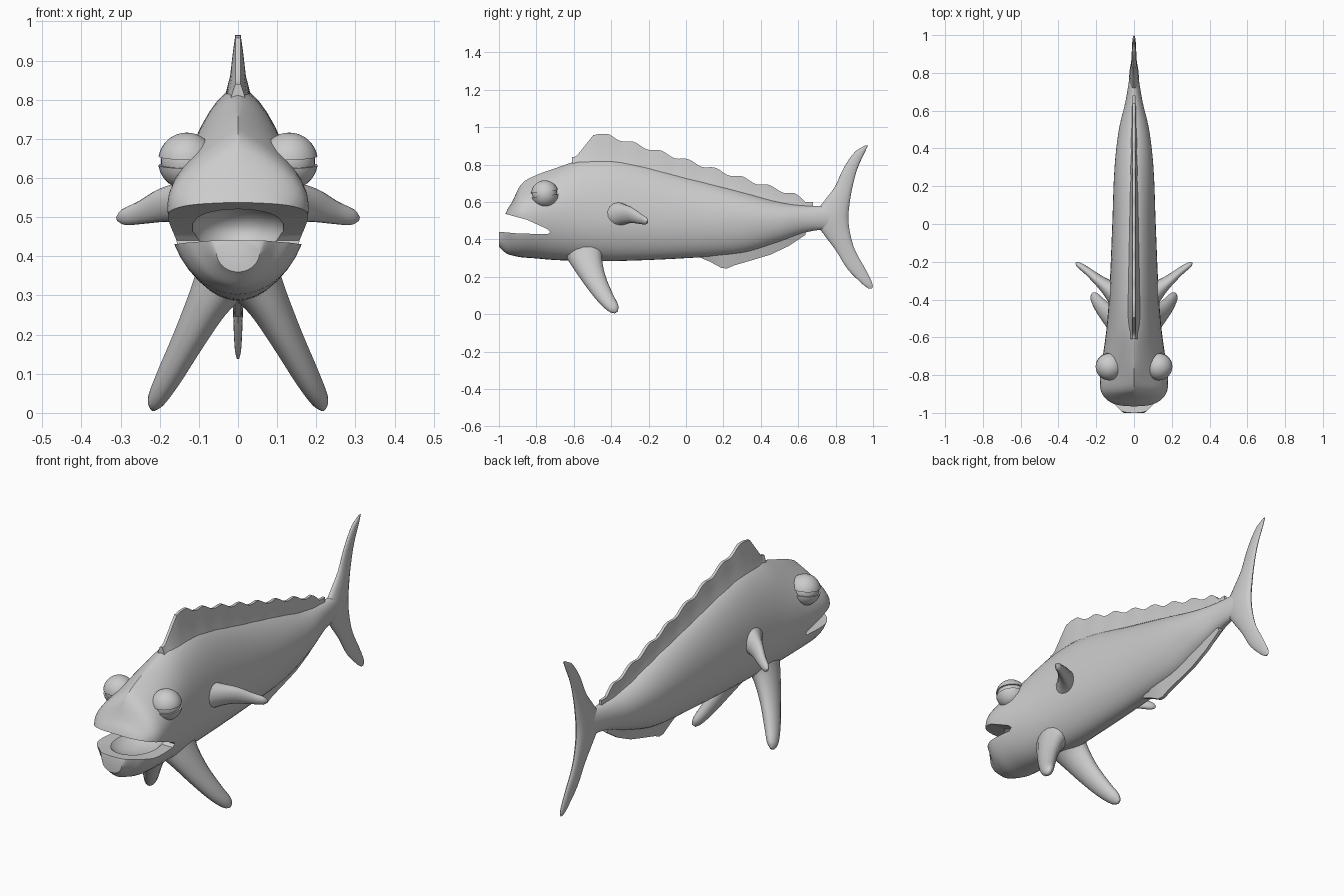
import bpy, bmesh, math
from mathutils import Vector

if "Cube" in bpy.data.objects:
    bpy.data.objects.remove(bpy.data.objects["Cube"])

grey = bpy.data.materials.new("fish grey")
grey.diffuse_color = (0.6, 0.6, 0.6, 1)
grey.use_nodes = True
grey.node_tree.nodes["Principled BSDF"].inputs["Base Color"].default_value = grey.diffuse_color


def finish(name, bm, angle=40):
    bmesh.ops.recalc_face_normals(bm, faces=bm.faces)
    me = bpy.data.meshes.new(name)
    bm.to_mesh(me)
    bm.free()
    ob = bpy.data.objects.new(name, me)
    bpy.context.collection.objects.link(ob)
    me.materials.append(grey)
    smooth(ob, angle)
    return ob


def smooth(ob, angle):
    bpy.ops.object.select_all(action='DESELECT')
    ob.select_set(True)
    bpy.context.view_layer.objects.active = ob
    bpy.ops.object.shade_smooth_by_angle(angle=math.radians(angle))


def loft(name, rings, angle=40):
    """Closed skin through equal-length rings of points."""
    bm = bmesh.new()
    vs = [[bm.verts.new(p) for p in r] for r in rings]
    n = len(vs[0])
    for a, b in zip(vs, vs[1:]):
        for i in range(n):
            j = (i + 1) % n
            bm.faces.new((a[i], a[j], b[j], b[i]))
    bm.faces.new(vs[0])
    bm.faces.new(vs[-1])
    return finish(name, bm, angle)


def smooth_rows(rows, steps):
    """Cubic interpolation of rows, keyed by their first column."""
    def slope(i, k):
        a, b = rows[max(i - 1, 0)], rows[min(i + 1, len(rows) - 1)]
        return (b[k] - a[k]) / (b[0] - a[0])
    out = []
    for i in range(len(rows) - 1):
        p, q = rows[i], rows[i + 1]
        h = q[0] - p[0]
        for s in range(steps):
            t = s / steps
            row = [p[0] + h * t]
            for k in range(1, len(p)):
                row.append((2*t**3 - 3*t*t + 1) * p[k] + (t**3 - 2*t*t + t) * h * slope(i, k)
                           + (3*t*t - 2*t**3) * q[k] + (t**3 - t*t) * h * slope(i + 1, k))
            out.append(row)
    return out + [list(rows[-1])]


# Body: y, bottom, top, height of widest point, half width, pinch of the back
BODY = [
    (-1.0, .36, .44, .41, .055, 1.0), (-.96, .325, .55, .50, .105, 1.0),
    (-.93, .315, .60, .52, .145, 1.2), (-.885, .305, .69, .53, .175, 1.9),
    (-.82, .30, .735, .53, .18, 2.0), (-.70, .29, .78, .52, .165, 1.5),
    (-.55, .285, .825, .51, .145, 1.25), (-.35, .285, .825, .51, .13, 1.2),
    (0, .30, .735, .50, .115, 1.2), (.3, .325, .655, .50, .103, 1.2),
    (.5, .385, .60, .50, .08, 1.1), (.65, .44, .58, .51, .045, 1.0),
    (.8, .46, .58, .52, .02, 1.0)]
body_rows = smooth_rows(BODY, 5)


def body_ring(y, bot, top, zc, w, p, n=40):
    ring = []
    for i in range(n):
        t = 2 * math.pi * i / n
        s, c = math.sin(t), math.cos(t)
        x = w * math.copysign(abs(s) ** (p if c > 0 else 1.0), s)
        ring.append((x, y, zc + c * ((top - zc) if c > 0 else (zc - bot))))
    return ring


body = loft("body", [body_ring(*r) for r in body_rows])

# Mouth: a wedge between the jaws and a hollow behind it
wedge = [(-1.1, .60), (-.96, .535), (-.85, .505), (-.74, .455),
         (-.725, .44), (-.74, .428), (-.9, .432), (-1.1, .45)]
mouth = loft("mouth_cutter", [[(x, y, z) for y, z in wedge] for x in (-.4, .4)])
bm = bmesh.new()
bmesh.ops.create_uvsphere(bm, u_segments=24, v_segments=14, radius=1)
for v in bm.verts:
    v.co = Vector((v.co.x * .12, -.80 + v.co.y * .16, .465 + v.co.z * .075))
hollow = finish("mouth_hollow_cutter", bm)
for cutter in (mouth, hollow):
    m = body.modifiers.new("cut", 'BOOLEAN')
    m.operation, m.solver, m.object = 'DIFFERENCE', 'EXACT', cutter
    bpy.context.view_layer.objects.active = body
    bpy.ops.object.modifier_apply(modifier=m.name)
    cutter.hide_render = True
    cutter.hide_set(True)
smooth(body, 40)


# Scalloped back fin
def body_at(y, k):
    for a, b in zip(body_rows, body_rows[1:]):
        if a[0] <= y <= b[0]:
            return a[k] + (b[k] - a[k]) * (y - a[0]) / (b[0] - a[0])


rings = []
for i in range(91):
    y = -.61 + 1.29 * i / 90
    base = body_at(y, 2) - .04
    crest = .967 - .318 * max(0, y + .45) + .009 * math.sin(2 * math.pi * (y + .46) / .145)
    rise = .84 + max(0, y + .59) * 1.25
    top = max(min(crest, rise, .965), base + .035)
    if y > .58:
        top = max(.60, top - (y - .58) * .3)
    k = 1 - .5 * max(0, y + .3)
    h = top - base
    half = [(.038 * k, 0), (.020 * k, .4), (.013 * k, .75), (.007, 1)]
    rings.append([(x, y, base + h * f) for x, f in half]
                 + [(-x, y, base + h * f) for x, f in reversed(half)])
loft("back_fin", rings)

# Belly fin: y, lower edge
rings = []
for y, low in [(.06, .31), (.13, .28), (.19, .247), (.22, .245), (.26, .262),
               (.35, .288), (.45, .318), (.55, .365), (.64, .425)]:
    up = body_at(y, 1) + .05
    rings.append([(.035, y, up), (.008, y, low), (-.008, y, low), (-.035, y, up)])
loft("belly_fin", rings)

# Crescent tail: height, leading edge, trailing edge, half thickness
TAIL = [(.138, .975, .995, .003), (.16, .945, .998, .008), (.24, .865, .96, .012),
        (.34, .802, .905, .015), (.43, .735, .878, .021), (.515, .68, .868, .026),
        (.60, .735, .876, .021), (.68, .795, .89, .015), (.78, .842, .917, .012),
        (.87, .905, .958, .009), (.903, .958, .973, .003)]
rings = []
for z, a, b, w in smooth_rows(TAIL, 4):
    rings.append([(w * math.sin(t), (a + b) / 2 - (b - a) / 2 * math.cos(t), z)
                  for t in [2 * math.pi * i / 16 for i in range(16)]])
loft("tail_fin", rings, 60)


# Paired fins: rounded limbs along a path of x, y, z, half chord, half thickness
def limb(name, path, side, chord_dir):
    rows = smooth_rows([(i,) + r for i, r in enumerate(path)], 5)
    rings = []
    for i, r in enumerate(rows):
        a, b = rows[max(i - 1, 0)], rows[min(i + 1, len(rows) - 1)]
        axis = (Vector(b[1:4]) - Vector(a[1:4])).normalized()
        u = Vector(chord_dir)
        u = (u - axis * u.dot(axis)).normalized()
        v = axis.cross(u)
        ring = []
        for j in range(16):
            t = 2 * math.pi * j / 16
            p = Vector(r[1:4]) + u * r[4] * math.cos(t) + v * r[5] * math.sin(t)
            ring.append((p.x * side, p.y, p.z))
        rings.append(ring)
    loft(name, rings, 60)


PELVIC = [(.035, -.545, .35, .115, .075), (.075, -.53, .285, .085, .055),
          (.125, -.49, .19, .062, .042), (.175, -.435, .095, .046, .033),
          (.208, -.39, .035, .032, .023), (.217, -.372, .012, .012, .008)]
PECTORAL = [(.085, -.375, .535, .075, .07), (.14, -.335, .535, .056, .042),
            (.19, -.295, .53, .044, .028), (.245, -.25, .512, .030, .020),
            (.29, -.218, .50, .021, .015), (.308, -.206, .496, .007, .005)]


# Eyes: a ball under two lids that leave a thin tilted slit
def ball(name, centre, r, cut=None):
    bm = bmesh.new()
    bmesh.ops.create_uvsphere(bm, u_segments=28, v_segments=18, radius=r)
    if cut:
        n, d = Vector(cut[0]), cut[1]
        g = bm.verts[:] + bm.edges[:] + bm.faces[:]
        res = bmesh.ops.bisect_plane(bm, geom=g, plane_co=n * d, plane_no=n, clear_inner=True)
        edges = [e for e in res['geom_cut'] if isinstance(e, bmesh.types.BMEdge)]
        bmesh.ops.contextual_create(bm, geom=edges)
    bmesh.ops.translate(bm, verts=bm.verts, vec=centre)
    finish(name, bm)


for side, word in ((1, "right"), (-1, "left")):
    limb(word + "_pelvic_fin", PELVIC, side, (0, 1, .3))
    limb(word + "_pectoral_fin", PECTORAL, side, (0, -.25, 1))
    c = (.131 * side, -.755, .643)
    ball(word + "_eyeball", c, .066)
    tilt = Vector((0, -.12, 1)).normalized()
    ball(word + "_upper_lid", c, .073, (tilt, .012))
    ball(word + "_lower_lid", c, .073, (-tilt, .010))
